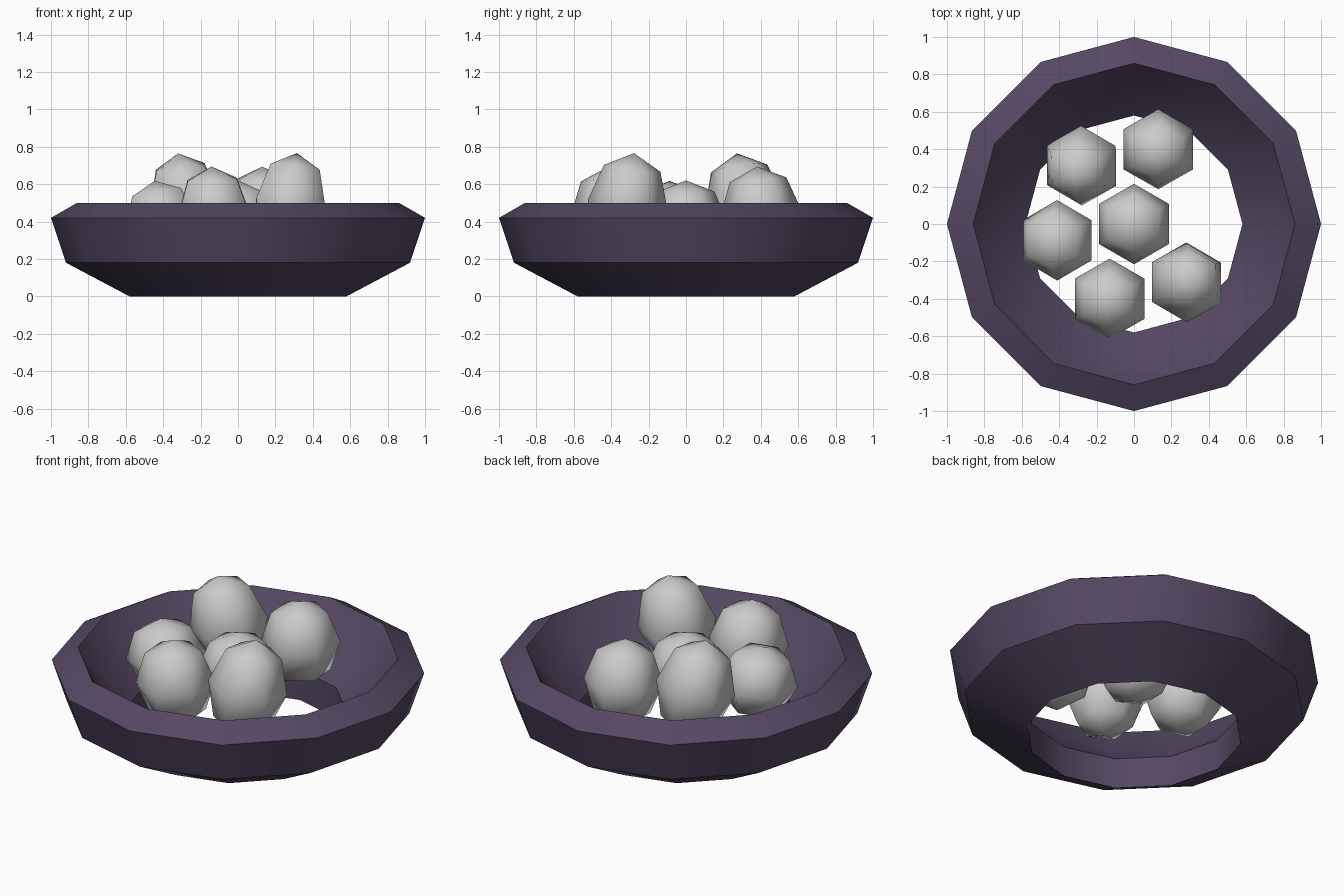
import bpy, bmesh, math
from mathutils import Vector

if "Cube" in bpy.data.objects:
    bpy.data.objects.remove(bpy.data.objects["Cube"])

SIDES = 12


def add_object(name, bm):
    bmesh.ops.recalc_face_normals(bm, faces=bm.faces)
    mesh = bpy.data.meshes.new(name)
    bm.to_mesh(mesh)
    bm.free()
    obj = bpy.data.objects.new(name, mesh)
    bpy.context.collection.objects.link(obj)
    bpy.context.view_layer.objects.active = obj
    bpy.ops.object.select_all(action='DESELECT')
    obj.select_set(True)
    return obj


# Nest bowl: closed profile (radius, height) swept around z, open in the middle
profile = [(0.58, 0), (0.92, 0.18), (1.0, 0.42), (0.86, 0.5), (0.74, 0.33), (0.58, 0.18)]
bm = bmesh.new()
rings = []
for i in range(SIDES):
    a = math.tau * i / SIDES
    rings.append([bm.verts.new((r * math.cos(a), r * math.sin(a), z)) for r, z in profile])
n = len(profile)
for i in range(SIDES):
    p, q = rings[i], rings[(i + 1) % SIDES]
    for j in range(n):
        k = (j + 1) % n
        bm.faces.new((p[j], q[j], q[k], p[k]))
bowl = add_object("nest_bowl", bm)
bpy.ops.object.shade_smooth_by_angle(angle=math.radians(35))
mat = bpy.data.materials.new("dark_purple")
mat.diffuse_color = (0.09, 0.065, 0.125, 1)
mat.use_nodes = True
mat.node_tree.nodes["Principled BSDF"].inputs["Base Color"].default_value = mat.diffuse_color
bowl.data.materials.append(mat)

# Eggs: one in the middle, five around it with one place left empty
leans = [(0, 0), (0, -0.02), (-0.04, -0.04), (-0.035, 0), (-0.012, -0.015), (0.035, 0.035)]
for i, (lx, ly) in enumerate(leans):
    half = 0.205 + 0.038 * (i % 3)
    height = 0.415 + 0.037 * (i % 3)
    a = math.radians(12 + 60 * i)
    ring = 0.42 if i else 0
    bm = bmesh.new()
    bmesh.ops.create_uvsphere(bm, u_segments=6, v_segments=4, radius=1)
    bmesh.ops.scale(bm, vec=(0.215, 0.215, half), verts=bm.verts)
    for f in bm.faces:
        f.smooth = True
    egg = add_object(f"egg_{i + 1}", bm)
    egg.location = (ring * math.cos(a), ring * math.sin(a), height)
    axis = Vector((lx, ly, half))
    egg.rotation_mode = 'QUATERNION'
    egg.rotation_quaternion = Vector((0, 0, 1)).rotation_difference(axis)
